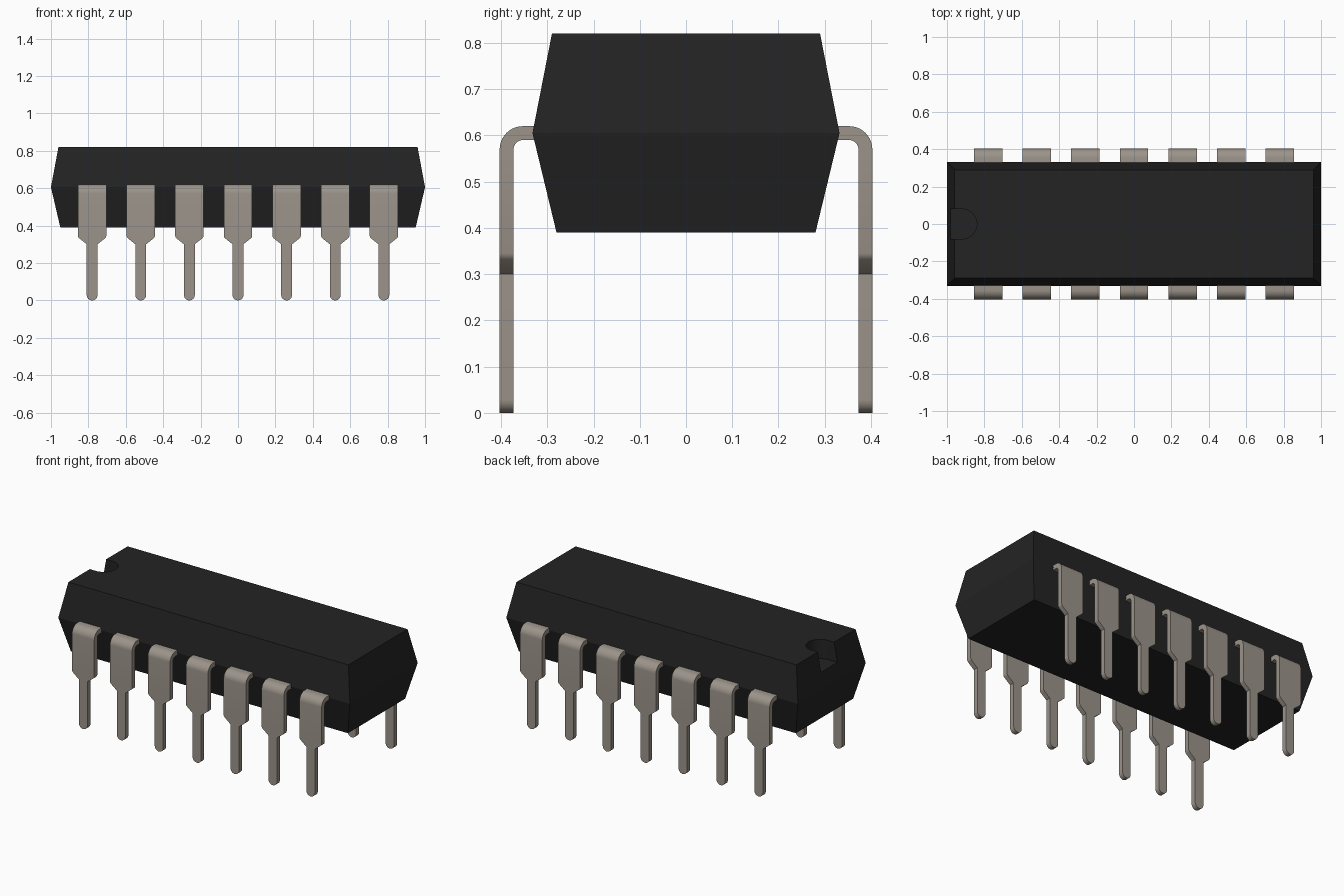
import bpy, bmesh, math

if "Cube" in bpy.data.objects:
    bpy.data.objects.remove(bpy.data.objects["Cube"], do_unlink=True)


def material(name, rgb, rough):
    m = bpy.data.materials.new(name)
    m.use_nodes = True
    m.diffuse_color = (*rgb, 1)
    bsdf = m.node_tree.nodes["Principled BSDF"]
    bsdf.inputs["Base Color"].default_value = (*rgb, 1)
    bsdf.inputs["Roughness"].default_value = rough
    return m


black = material("black_plastic", (0.017, 0.017, 0.017), 0.6)
metal = material("warm_grey_metal", (0.33, 0.295, 0.255), 0.5)


def loft(name, rings, mat):
    """Skin a list of equal-length rings and cap both ends."""
    bm = bmesh.new()
    rows = [[bm.verts.new(p) for p in ring] for ring in rings]
    n = len(rows[0])
    for a, b in zip(rows, rows[1:]):
        for i in range(n):
            j = (i + 1) % n
            bm.faces.new((a[i], a[j], b[j], b[i]))
    bm.faces.new(rows[0][::-1])
    bm.faces.new(rows[-1])
    bmesh.ops.recalc_face_normals(bm, faces=bm.faces)
    mesh = bpy.data.meshes.new(name)
    bm.to_mesh(mesh)
    bm.free()
    mesh.materials.append(mat)
    return mesh


def add(name, mesh):
    ob = bpy.data.objects.new(name, mesh)
    bpy.context.collection.objects.link(ob)
    return ob


def activate(ob):
    bpy.ops.object.select_all(action='DESELECT')
    ob.select_set(True)
    bpy.context.view_layer.objects.active = ob


# Package body: drafted outwards to a parting line around the middle
levels = [(0.39, 0.95, 0.28), (0.605, 1.0, 0.332), (0.82, 0.96, 0.29)]
body = add("package_body", loft("package_body", [
    [(-x, -y, z), (x, -y, z), (x, y, z), (-x, y, z)] for z, x, y in levels], black))

# Orientation notch: round-ended slot cut into the top of the -x end
arc = [math.radians(-90 + 180 * i / 24) for i in range(25)]
outline = [(-1.1, -0.08)] + [(-0.92 + 0.08 * math.cos(a), 0.08 * math.sin(a)) for a in arc]
outline.append((-1.1, 0.08))
cutter = add("notch_cutter", loft("notch_cutter", [
    [(x, y, z) for x, y in outline] for z in (0.70, 0.9)], black))
cutter.hide_render = True
cut = body.modifiers.new("notch", 'BOOLEAN')
cut.operation = 'DIFFERENCE'
cut.solver = 'EXACT'
cut.object = cutter
activate(body)
bpy.ops.object.modifier_apply(modifier=cut.name)
bpy.data.objects.remove(cutter, do_unlink=True)
bpy.ops.object.shade_smooth_by_angle(angle=math.radians(12))

# Leg: bent strip, wide at the shoulder and narrow at the rounded pin
OUT, T, TOP, R = 0.403, 0.03, 0.62, 0.05
WIDE, PIN = 0.076, 0.029
stations = [(-0.30, TOP, -0.30, TOP - T, WIDE)]
for i in range(11):
    a = math.radians(90 * i / 10)
    s, c = math.sin(a), math.cos(a)
    cy, cz = -(OUT - R), TOP - R
    stations.append((cy - R * s, cz + R * c, cy - (R - T) * s, cz + (R - T) * c, WIDE))
taper = [(0.345, WIDE), (0.338, 0.074), (0.332, 0.069), (0.30, PIN)]
tip = [(PIN * (1 - math.sin(a)), max(PIN * math.cos(a), 0.004))
       for a in (math.radians(90 * i / 8) for i in range(9))]
for z, w in taper + tip:
    stations.append((-OUT, z, -OUT + T, z, w))
leg_mesh = loft("leg", [
    [(-w, yo, zo), (w, yo, zo), (w, yi, zi), (-w, yi, zi)]
    for yo, zo, yi, zi, w in stations], metal)

# Seven legs along each long side
for side, turn in (("front", 0), ("back", math.pi)):
    for i in range(7):
        leg = add(f"{side}_leg_{i + 1}", leg_mesh)
        leg.location.x = (i - 3) * 0.26
        leg.rotation_euler.z = turn
activate(leg)
leg_mesh.shade_smooth()
leg_mesh.set_sharp_from_angle(angle=math.radians(28))
